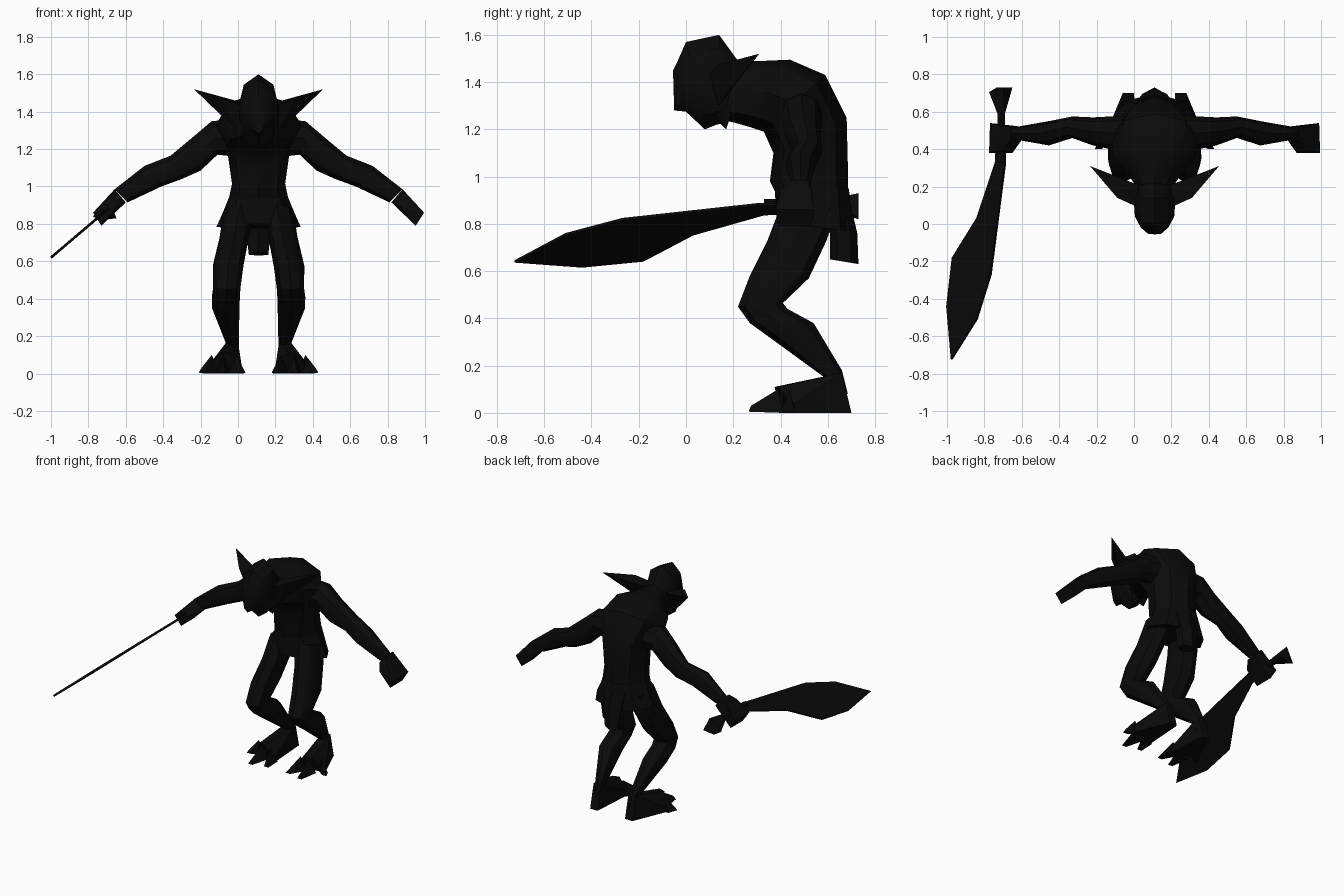
import bpy, bmesh, math
from mathutils import Vector as V

if "Cube" in bpy.data.objects:
    bpy.data.objects.remove(bpy.data.objects["Cube"])

CX = 0.11  # body centre line

mat = bpy.data.materials.new("charcoal_black")
mat.diffuse_color = (0.003, 0.003, 0.003, 1)
mat.use_nodes = True
mat.node_tree.nodes["Principled BSDF"].inputs["Base Color"].default_value = mat.diffuse_color


def finish(name, bm, smooth=True):
    bmesh.ops.recalc_face_normals(bm, faces=bm.faces)
    me = bpy.data.meshes.new(name)
    bm.to_mesh(me)
    bm.free()
    me.materials.append(mat)
    ob = bpy.data.objects.new(name, me)
    bpy.context.collection.objects.link(ob)
    if smooth:
        bpy.ops.object.select_all(action='DESELECT')
        ob.select_set(True)
        bpy.context.view_layer.objects.active = ob
        bpy.ops.object.shade_smooth_by_angle(angle=math.radians(40))
    return ob


def loft(name, rings, n=8, mirror=False, smooth=True):
    """rings: (point a, point b, sideways half vector); a and b are opposite corners."""
    bm = bmesh.new()
    loops = []
    for a, b, side in rings:
        a, b, side = V(a), V(b), V(side)
        c, u = (a + b) / 2, (a - b) / 2
        loop = []
        for i in range(n):
            t = 2 * math.pi * i / n
            p = c + u * math.cos(t) + side * math.sin(t)
            if mirror:
                p.x = 2 * CX - p.x
            loop.append(bm.verts.new(p))
        loops.append(loop)
    for p, q in zip(loops, loops[1:]):
        for i in range(n):
            j = (i + 1) % n
            bm.faces.new((p[i], p[j], q[j], q[i]))
    bm.faces.new(loops[0])
    bm.faces.new(loops[-1])
    return finish(name, bm, smooth)


def profile_rings(rows):
    """rows: front (y, z), back (y, z), x centre, x half width."""
    return [((x, f[0], f[1]), (x, b[0], b[1]), (h, 0, 0)) for f, b, x, h in rows]


def hull(name, pts, mirror=False):
    bm = bmesh.new()
    for x, y, z in pts:
        bm.verts.new((2 * CX - x if mirror else x, y, z))
    bmesh.ops.convex_hull(bm, input=bm.verts)
    return finish(name, bm, False)


# Hunched torso up to the neck
loft("torso", profile_rings([
    ((.38, .93), (.685, .93), CX, .16),
    ((.355, .98), (.685, 1.05), CX, .142),
    ((.37, 1.10), (.68, 1.25), CX, .165),
    ((.33, 1.19), (.59, 1.43), CX, .235),
    ((.27, 1.21), (.44, 1.495), CX, .215),
    ((.20, 1.23), (.33, 1.49), CX, .14),
    ((.15, 1.24), (.22, 1.49), CX, .09)]))

# Flared skirt and hanging cloth
loft("skirt", profile_rings([
    ((.385, .80), (.70, .77), CX, .225),
    ((.38, .88), (.695, .87), CX, .185),
    ((.375, .95), (.69, .95), CX, .155)]))
loft("back_cloth", profile_rings([
    ((.61, .65), (.73, .63), CX, .06),
    ((.61, .74), (.725, .76), CX, .075),
    ((.60, .88), (.69, .91), CX, .10)]), n=6, smooth=False)

# Head with brow, jaw and nose
loft("head", profile_rings([
    ((.22, 1.49), (.18, 1.23), CX, .085),
    ((.14, 1.60), (.13, 1.22), CX, .112),
    ((.00, 1.57), (.08, 1.20), CX, .105),
    ((-.035, 1.49), (.00, 1.275), CX, .075),
    ((-.055, 1.45), (-.05, 1.28), CX, .035)]))

for side, mir in (("left", False), ("right", True)):
    # Long pointed ear and jaw corner
    hull(side + "_ear", [(.20, .09, 1.43), (.20, .21, 1.45), (.22, .14, 1.30),
                         (.31, .14, 1.475), (.32, .20, 1.39), (.31, .21, 1.48),
                         (.455, .31, 1.52)], mir)
    hull(side + "_jaw_corner", [(.13, .10, 1.27), (.19, .11, 1.30), (.19, .20, 1.30),
                                (.16, .17, 1.20), (.12, .19, 1.26)], mir)

    # Arm: upper edge (x, z), lower edge (x, z), y range
    arm = [((.20, 1.36), (.24, 1.16), .40, .58), ((.36, 1.35), (.33, 1.17), .40, .575),
           ((.46, 1.265), (.42, 1.085), .42, .57), ((.58, 1.165), (.52, 1.04), .46, .575),
           ((.72, 1.11), (.63, 1.0), .42, .55), ((.88, .985), (.81, .915), .45, .52)]
    loft(side + "_arm", [((a[0], (p + q) / 2, a[1]), (b[0], (p + q) / 2, b[1]),
                          (0, (q - p) / 2, 0)) for a, b, p, q in arm], mirror=mir)
    # Mitten-like hand
    hull(side + "_hand", [(.88, .45, .985), (.88, .52, .985), (.82, .45, .915),
                          (.82, .52, .915), (.87, .38, .89), (.91, .40, .94),
                          (.995, .38, .86), (.99, .54, .86), (.95, .39, .79),
                          (.95, .53, .79), (.87, .50, .87)], mir)

    # Bent leg
    loft(side + "_leg", profile_rings([
        ((.41, .90), (.64, .86), .21, .085),
        ((.345, .73), (.595, .73), .24, .078),
        ((.27, .58), (.52, .57), .273, .082),
        ((.22, .45), (.41, .465), .28, .073),
        ((.27, .38), (.43, .44), .285, .075),
        ((.36, .315), (.54, .38), .285, .073),
        ((.60, .14), (.66, .18), .25, .034),
        ((.60, .06), (.685, .08), .25, .036)]), mirror=mir)

    # Foot wedge with three toes
    hull(side + "_foot", [(.22, .70, 0), (.28, .70, 0), (.22, .66, .17), (.28, .66, .17),
                          (.23, .57, .09), (.27, .57, .09), (.20, .40, 0), (.38, .46, 0),
                          (.27, .375, .11), (.32, .39, .11), (.20, .40, .04),
                          (.38, .46, .04)], mir)
    for i, (tx, ty, bx, by) in enumerate([(.20, .29, .23, .41), (.31, .265, .30, .41),
                                          (.415, .40, .36, .46)]):
        hull(f"{side}_toe_{i + 1}", [(bx - .04, by, 0), (bx + .04, by, 0), (bx, by - .02, .10),
                                     (tx - .02, ty, .005), (tx + .015, ty, .005),
                                     (tx, ty + .01, .03)], mir)

# Broad curved blade lying in one tilted plane
outline = [(-.73, .50), (-.74, .33), (-.84, .03), (-.97, -.18), (-1.0, -.44),
           (-.975, -.725), (-.84, -.51), (-.765, -.27), (-.73, 0), (-.69, .31), (-.69, .50)]
plane_z = lambda x: .62 + (x + 1) * .85
bm = bmesh.new()
nrm = V((-.65, 0, .76)) * .007
rows = [[bm.verts.new(V((x, y, plane_z(x))) + nrm * s) for x, y in outline] for s in (-1, 1)]
k = len(outline)
for i in range(k):
    j = (i + 1) % k
    bm.faces.new((rows[0][i], rows[0][j], rows[1][j], rows[1][i]))
for r in rows:                      # caps as strips across the blade
    for i in range(5):
        f = [r[i], r[i + 1], r[k - 2 - i], r[k - 1 - i]]
        bm.faces.new(list(dict.fromkeys(f)))
finish("blade", bm, False)

# Grip and flared pommel
loft("grip", [((-.71, y, .885 + r), (-.71, y, .885 - r), (r, 0, 0))
              for y, r in ((.33, .02), (.60, .024))], n=6)
hull("pommel", [(-.73, .59, .87), (-.69, .59, .90), (-.72, .59, .89), (-.70, .59, .86),
                (-.775, .705, .84), (-.65, .73, .83), (-.735, .73, .82),
                (-.70, .73, .93), (-.66, .72, .86)])
